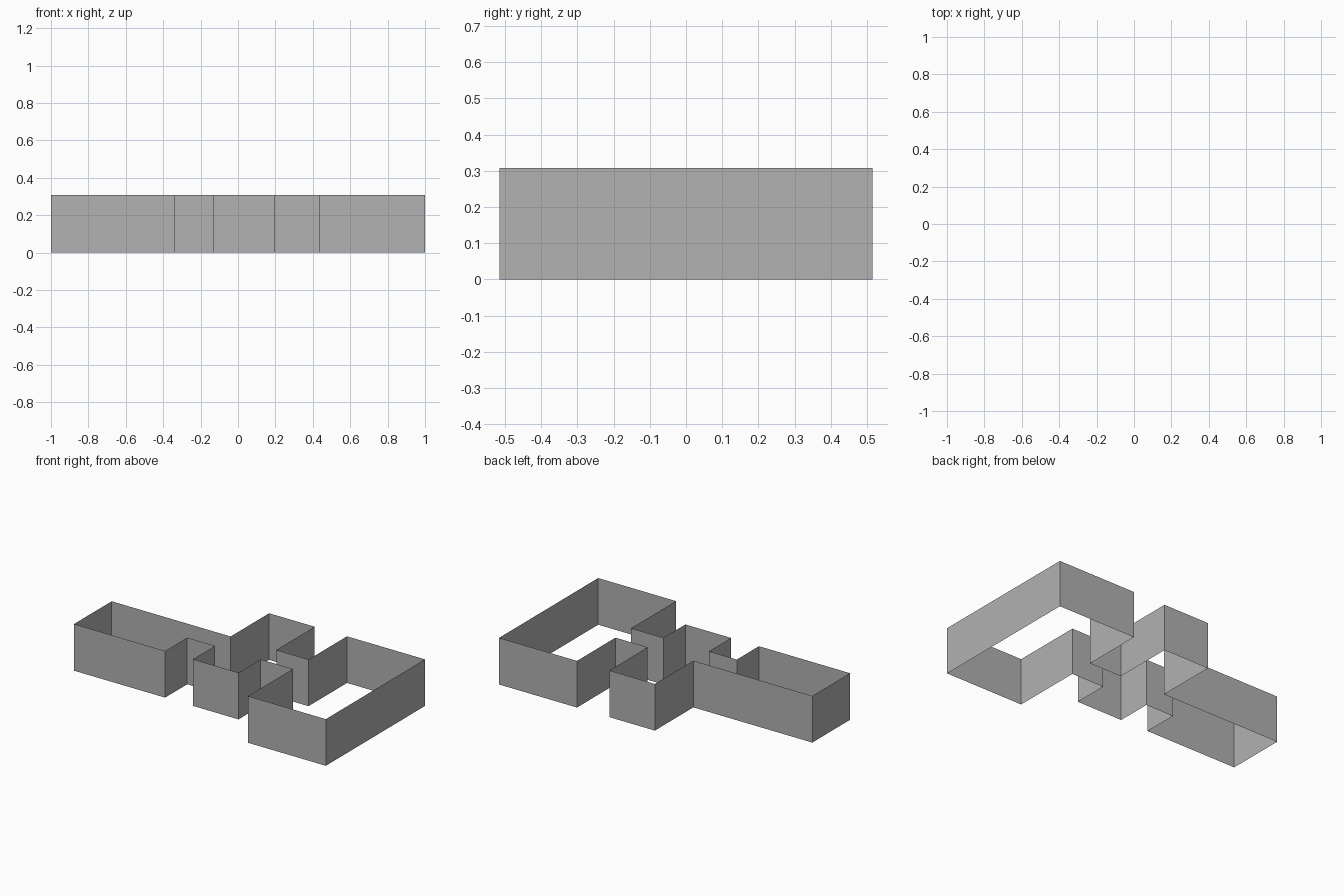
import bpy
import bmesh

default_cube = bpy.data.objects.get("Cube")
if default_cube:
    bpy.data.objects.remove(default_cube, do_unlink=True)

HEIGHT = 0.307
THICKNESS = 0.016

# Plain grey for the walls
grey = bpy.data.materials.new("wall_grey")
grey.use_nodes = True
colour = (0.445, 0.445, 0.445, 1)
grey.diffuse_color = colour
grey.node_tree.nodes["Principled BSDF"].inputs["Base Color"].default_value = colour

# Outer floor plan, counter-clockwise from the front right corner
plan = [
    (-1, -0.277), (-0.337, -0.277), (-0.337, -0.047), (-0.134, -0.047),
    (-0.134, -0.277), (0.198, -0.277), (0.198, -0.047), (0.433, -0.047),
    (0.433, -0.515), (1, -0.515), (1, 0.515), (0.433, 0.515),
    (0.433, 0.115), (0.198, 0.115), (0.198, 0.515), (-0.134, 0.515),
    (-0.134, 0.115), (-1, 0.115),
]

# Inset the plan to a ring of even width, then raise it into walls
bm = bmesh.new()
floor = bm.faces.new([bm.verts.new((x, y, 0)) for x, y in plan])
bmesh.ops.inset_region(bm, faces=[floor], thickness=THICKNESS,
                       use_even_offset=True, use_boundary=True)
bmesh.ops.delete(bm, geom=[floor], context="FACES_ONLY")
raised = bmesh.ops.extrude_face_region(bm, geom=bm.faces[:], use_keep_orig=True)
tops = [v for v in raised["geom"] if isinstance(v, bmesh.types.BMVert)]
bmesh.ops.translate(bm, verts=tops, vec=(0, 0, HEIGHT))
bmesh.ops.recalc_face_normals(bm, faces=bm.faces[:])

mesh = bpy.data.meshes.new("perimeter_walls")
bm.to_mesh(mesh)
bm.free()
mesh.materials.append(grey)
walls = bpy.data.objects.new("perimeter_walls", mesh)
bpy.context.collection.objects.link(walls)
